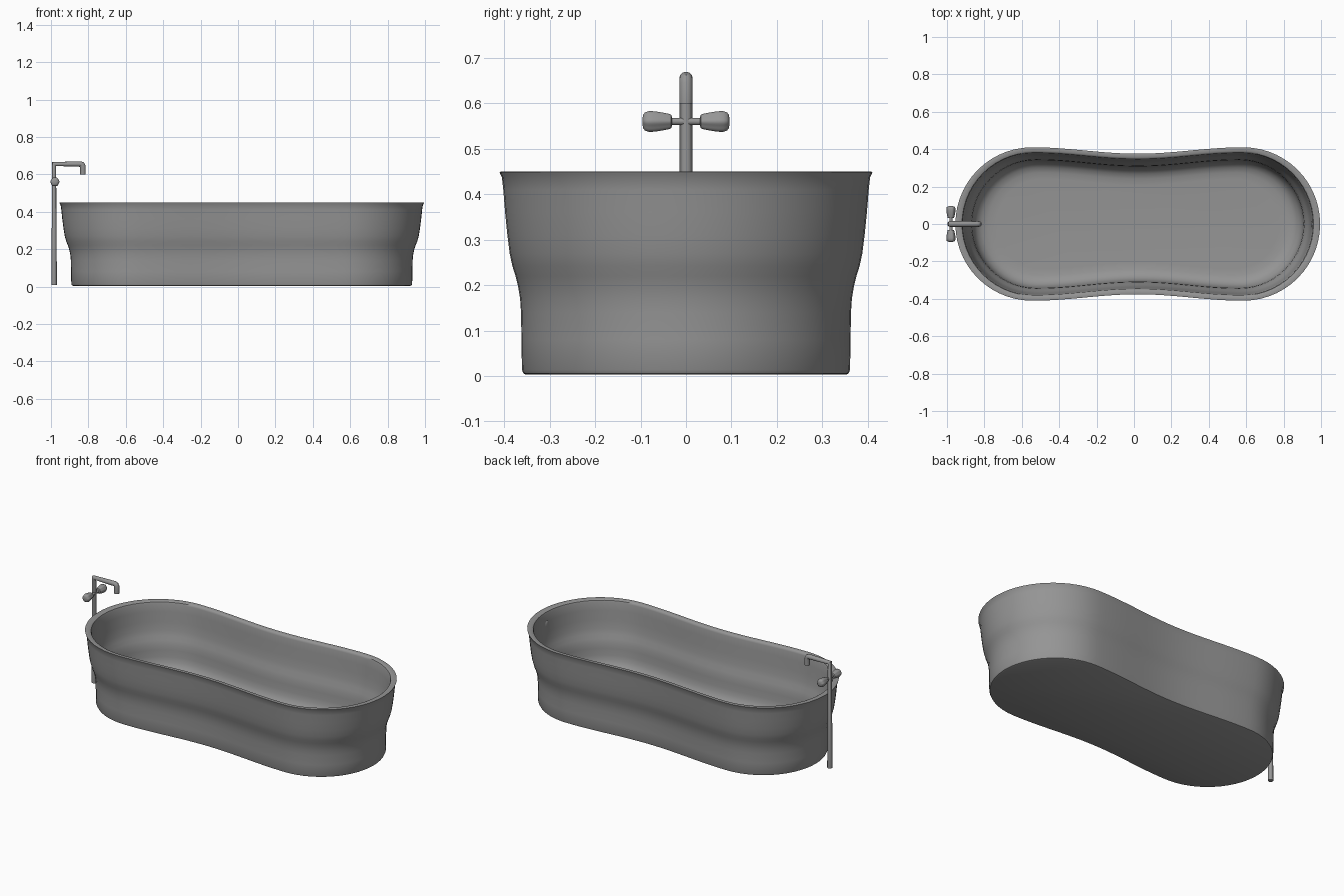
import bpy, bmesh, math
from mathutils import Matrix, Vector

cube = bpy.data.objects.get("Cube")
if cube:
    bpy.data.objects.remove(cube)

grey = bpy.data.materials.new("satin_grey")
grey.use_nodes = True
COLOUR = (0.3, 0.3, 0.3, 1)
grey.diffuse_color = COLOUR
grey.node_tree.nodes["Principled BSDF"].inputs["Base Color"].default_value = COLOUR


def finish(obj, angle=40):
    obj.data.materials.clear()
    obj.data.materials.append(grey)
    bpy.ops.object.select_all(action='DESELECT')
    obj.select_set(True)
    bpy.context.view_layer.objects.active = obj
    bpy.ops.object.shade_smooth_by_angle(angle=math.radians(angle))


def loft(name, rings, matrix=Matrix(), angle=40):
    """Skin closed rings of points and cap both ends."""
    bm = bmesh.new()
    loops = [[bm.verts.new(matrix @ Vector(p)) for p in ring] for ring in rings]
    n = len(loops[0])
    for a, b in zip(loops, loops[1:]):
        for i in range(n):
            j = (i + 1) % n
            bm.faces.new((a[i], a[j], b[j], b[i]))
    bm.faces.new(loops[0][::-1])
    bm.faces.new(loops[-1])
    bmesh.ops.recalc_face_normals(bm, faces=bm.faces)
    mesh = bpy.data.meshes.new(name)
    bm.to_mesh(mesh)
    bm.free()
    obj = bpy.data.objects.new(name, mesh)
    bpy.context.collection.objects.link(obj)
    finish(obj, angle)
    return obj


def lathe(name, profile, matrix, sides=32, lobes=0.0):
    """Turn (radius, height) points about z, with optional gentle lobes."""
    turns = [2 * math.pi * i / sides for i in range(sides)]
    rings = [[(r * (1 + lobes * math.cos(6 * t)) * math.cos(t),
               r * (1 + lobes * math.cos(6 * t)) * math.sin(t), h) for t in turns]
             for r, h in profile]
    return loft(name, rings, matrix)


# Tub: waisted outline, two round ends joined by gently pinched sides
def tub_ring(half_width, z, end_steps=28, side_steps=24):
    half_length = 0.975 - (0.41 - half_width) * 1.3
    cx = half_length - half_width
    half = [(cx + half_width * math.cos(t), half_width * math.sin(t))
            for t in (math.pi * (i / end_steps - 0.5) for i in range(end_steps + 1))]
    for i in range(1, side_steps):
        x = cx * (1 - 2 * i / side_steps)
        half.append((x, half_width - 0.017 * (1 + math.cos(math.pi * x / cx))))
    ring = half + [(-x, -y) for x, y in half]
    return [(x + 0.02, y, z) for x, y in ring]


# Outer wall upward, over the lip, then inner wall down to the floor
tub_profile = [
    (0.352, 0.003), (0.358, 0.006), (0.361, 0.014), (0.362, 0.08), (0.363, 0.14),
    (0.365, 0.17), (0.369, 0.195), (0.375, 0.22), (0.382, 0.242), (0.388, 0.27),
    (0.393, 0.31), (0.398, 0.36), (0.402, 0.41), (0.405, 0.437), (0.409, 0.445),
    (0.41, 0.449), (0.406, 0.45), (0.389, 0.449), (0.383, 0.445), (0.38, 0.435),
    (0.376, 0.39), (0.371, 0.33), (0.366, 0.28), (0.359, 0.25), (0.351, 0.225),
    (0.345, 0.2), (0.342, 0.17), (0.34, 0.13), (0.334, 0.1), (0.322, 0.073),
    (0.302, 0.054), (0.275, 0.045), (0.24, 0.042)]
loft("bathtub", [tub_ring(w, z) for w, z in tub_profile])

# Overflow cover on the inner wall at the far end from the tap
overflow_at = Matrix.Translation((0.964, 0, 0.375)) @ Matrix.Rotation(math.radians(-84), 4, 'Y')
lathe("overflow_cover", [(0.054, -0.012), (0.055, 0.004), (0.051, 0.01), (0.043, 0.012),
                         (0.035, 0.009), (0.03, 0.004), (0.024, 0.004), (0.022, 0.012),
                         (0.018, 0.016), (0.008, 0.018)], overflow_at)

# Floor-standing tap: one bent pipe
PIPE = 0.0148
curve = bpy.data.curves.new("tap_pipe", 'CURVE')
curve.dimensions = '3D'
curve.bevel_depth = PIPE
curve.bevel_resolution = 4
curve.use_fill_caps = True
path = [(-0.983, 0.008), (-0.983, 0.655), (-0.842, 0.655), (-0.833, 0.652), (-0.829, 0.643), (-0.829, 0.6)]
spline = curve.splines.new('POLY')
spline.points.add(len(path) - 1)
for point, (x, z) in zip(spline.points, path):
    point.co = (x, 0, z, 1)
tap = bpy.data.objects.new("tap_pipe", curve)
bpy.context.collection.objects.link(tap)
bpy.ops.object.select_all(action='DESELECT')
tap.select_set(True)
bpy.context.view_layer.objects.active = tap
bpy.ops.object.convert(target='MESH')
finish(bpy.context.view_layer.objects.active)

# Mirrored tap handles on short stems
for side, label in ((1, "back"), (-1, "front")):
    at = Matrix.Translation((-0.979, 0, 0.56)) @ Matrix.Rotation(-side * math.pi / 2, 4, 'X')
    lathe(label + "_handle_stem", [(0.008, 0.005), (0.008, 0.036)], at, 16)
    lathe(label + "_handle", [(0.011, 0.031), (0.016, 0.033), (0.018, 0.04), (0.022, 0.06),
                              (0.0235, 0.073), (0.0235, 0.082), (0.021, 0.09), (0.016, 0.094),
                              (0.006, 0.096)], at, 36, 0.05)
